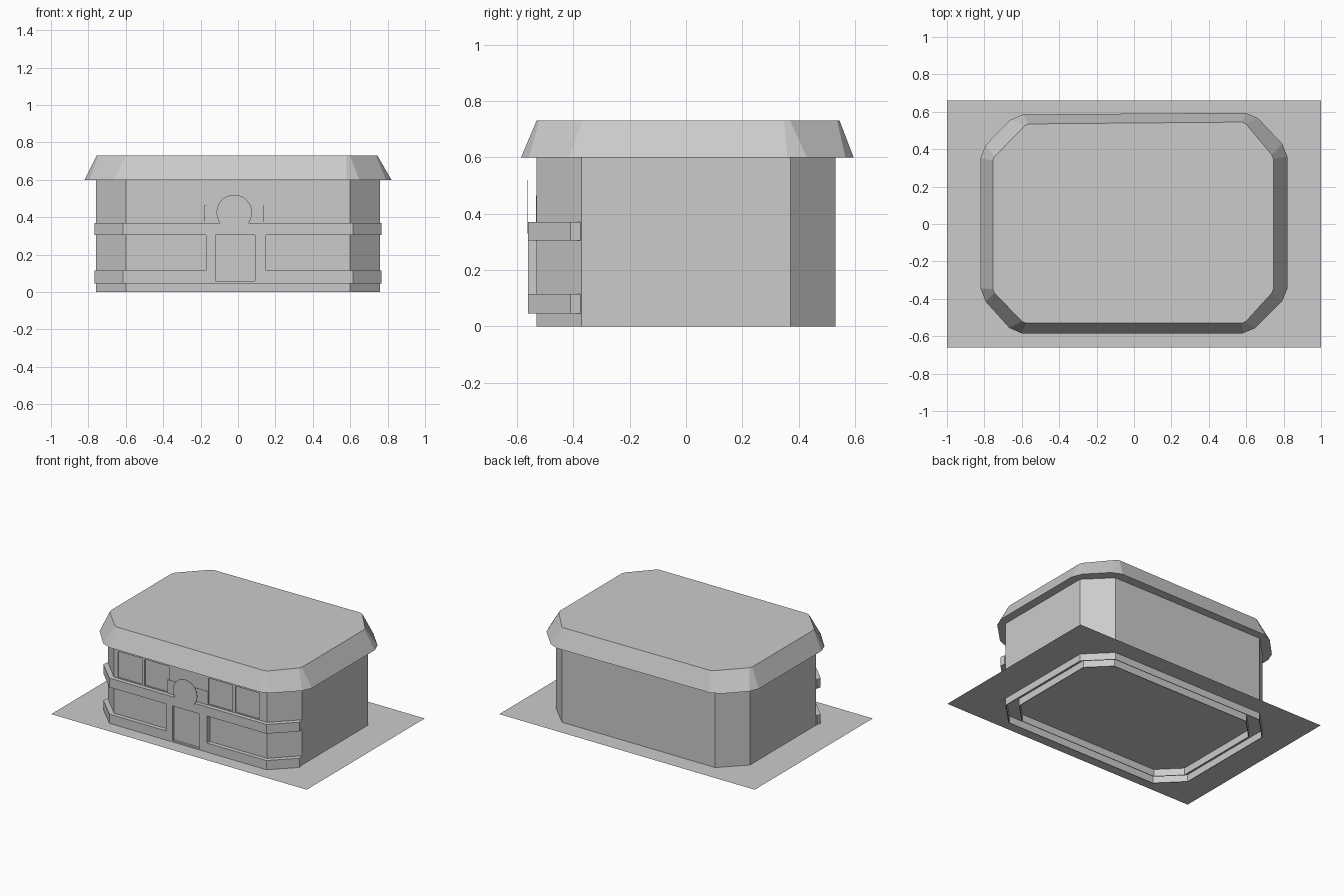
import bpy
import bmesh
import math
from mathutils import Vector

if "Cube" in bpy.data.objects:
    bpy.data.objects.remove(bpy.data.objects["Cube"])

grey = bpy.data.materials.new("plain_grey")
grey.use_nodes = True
grey.diffuse_color = (0.6, 0.6, 0.6, 1)
grey.node_tree.nodes["Principled BSDF"].inputs["Base Color"].default_value = (0.6, 0.6, 0.6, 1)


def finish(name, bm):
    bmesh.ops.recalc_face_normals(bm, faces=bm.faces)
    mesh = bpy.data.meshes.new(name)
    bm.to_mesh(mesh)
    bm.free()
    mesh.materials.append(grey)
    ob = bpy.data.objects.new(name, mesh)
    bpy.context.scene.collection.objects.link(ob)
    return ob


def loft(name, rings):
    """Capped solid through (outline, z) rings of equal point count."""
    bm = bmesh.new()
    loops = [[bm.verts.new((x, y, z)) for x, y in pts] for pts, z in rings]
    n = len(loops[0])
    for a, b in zip(loops, loops[1:]):
        for i in range(n):
            j = (i + 1) % n
            bm.faces.new((a[i], a[j], b[j], b[i]))
    bm.faces.new(loops[0])
    bm.faces.new(loops[-1])
    return finish(name, bm)


def box(name, x0, x1, y0, y1, z0, z1):
    pts = [(x0, y0), (x1, y0), (x1, y1), (x0, y1)]
    return loft(name, [(pts, z0), (pts, z1)])


def octagon(x, y, c):
    right = [(x - c, -y), (x, -y + c), (x, y - c), (x - c, y)]
    return right + [(-px, py) for px, py in reversed(right)]


def clip_corners(pts, d):
    """Replace each corner by two points a distance d along its edges."""
    out = []
    for i, p in enumerate(pts):
        p = Vector(p)
        for q in (pts[i - 1], pts[(i + 1) % len(pts)]):
            out.append(tuple(p + (Vector(q) - p).normalized() * d))
    return out


outer = octagon(0.76, 0.53, 0.16)
lip = octagon(0.755, 0.525, 0.158)
inner = octagon(0.69, 0.46, 0.14)
inner_lip = octagon(0.685, 0.455, 0.138)

# Ground sheet, a little above the foot of the walls
bm = bmesh.new()
bm.faces.new([bm.verts.new((x, y, 0.05)) for x, y in
              ((-1, -0.66), (1, -0.66), (1, 0.66), (-1, 0.66))])
ground = finish("ground_sheet", bm)
if ground.data.polygons[0].normal.z < 0:
    ground.data.flip_normals()

# Walls and the inner footing, both with thin rims below the ground sheet
walls = loft("walls", [(lip, 0.06), (lip, 0), (outer, 0), (outer, 0.61)])
loft("inner_footing", [(inner_lip, 0.055), (inner_lip, 0), (inner, 0), (inner, 0.06)])

# Very shallow upper windows cut into the front wall
for x0, x1 in ((-0.57, -0.38), (-0.36, -0.17), (0.14, 0.33), (0.35, 0.54)):
    cutter = box("window_cutter", x0, x1, -0.6, -0.522, 0.375, 0.56)
    cutter.hide_render = True
    mod = walls.modifiers.new("window", "BOOLEAN")
    mod.object = cutter
    mod.solver = "EXACT"
    bpy.context.view_layer.objects.active = walls
    bpy.ops.object.modifier_apply(modifier=mod.name)
    bpy.data.objects.remove(cutter)

# Roof with sloping, slightly uneven eaves and clipped corners
eaves = [(-0.64, -0.585), (0.62, -0.585), (0.82, -0.385), (0.82, 0.40),
         (0.635, 0.595), (-0.635, 0.585), (-0.82, 0.395), (-0.82, -0.385)]
crown = [(-0.59, -0.53), (0.59, -0.53), (0.745, -0.36), (0.745, 0.36),
         (0.59, 0.545), (-0.575, 0.535), (-0.755, 0.35), (-0.755, -0.36)]
loft("roof", [(clip_corners(eaves, 0.04), 0.6), (clip_corners(crown, 0.012), 0.73)])

# Raised bands wrapping the front and its angled corners
side = [(0.615, -0.56), (0.768, -0.41), (0.762, -0.375), (0.75, -0.375), (0.595, -0.525)]
whole = side + [(-x, y) for x, y in reversed(side)]
loft("upper_band", [(whole, 0.305), (whole, 0.37)])
for name, s, gap in (("lower_band_left", 1, 0.09), ("lower_band_right", -1, 0.12)):
    half = [(gap, -0.56)] + side + [(gap, -0.525)]
    half = [(s * x, y) for x, y in half]
    loft(name, [(half, 0.046), (half, 0.115)])

# Door, its posts and sill
box("door_post_right", -0.17, -0.12, -0.56, -0.525, 0.05, 0.306)
box("door_post_left", 0.09, 0.15, -0.56, -0.525, 0.05, 0.306)
box("door", -0.12, 0.09, -0.545, -0.525, 0.06, 0.306)
box("door_sill", -0.12, 0.09, -0.56, -0.525, 0.046, 0.06)

# Thin panel and round plate above the door
box("sign_panel", -0.18, 0.14, -0.533, -0.525, 0.365, 0.465)
bm = bmesh.new()
bmesh.ops.create_cone(bm, cap_ends=True, segments=24, radius1=0.095, radius2=0.095, depth=0.003)
plate = finish("round_plate", bm)
plate.rotation_euler.x = math.pi / 2
plate.location = (-0.02, -0.563, 0.425)
